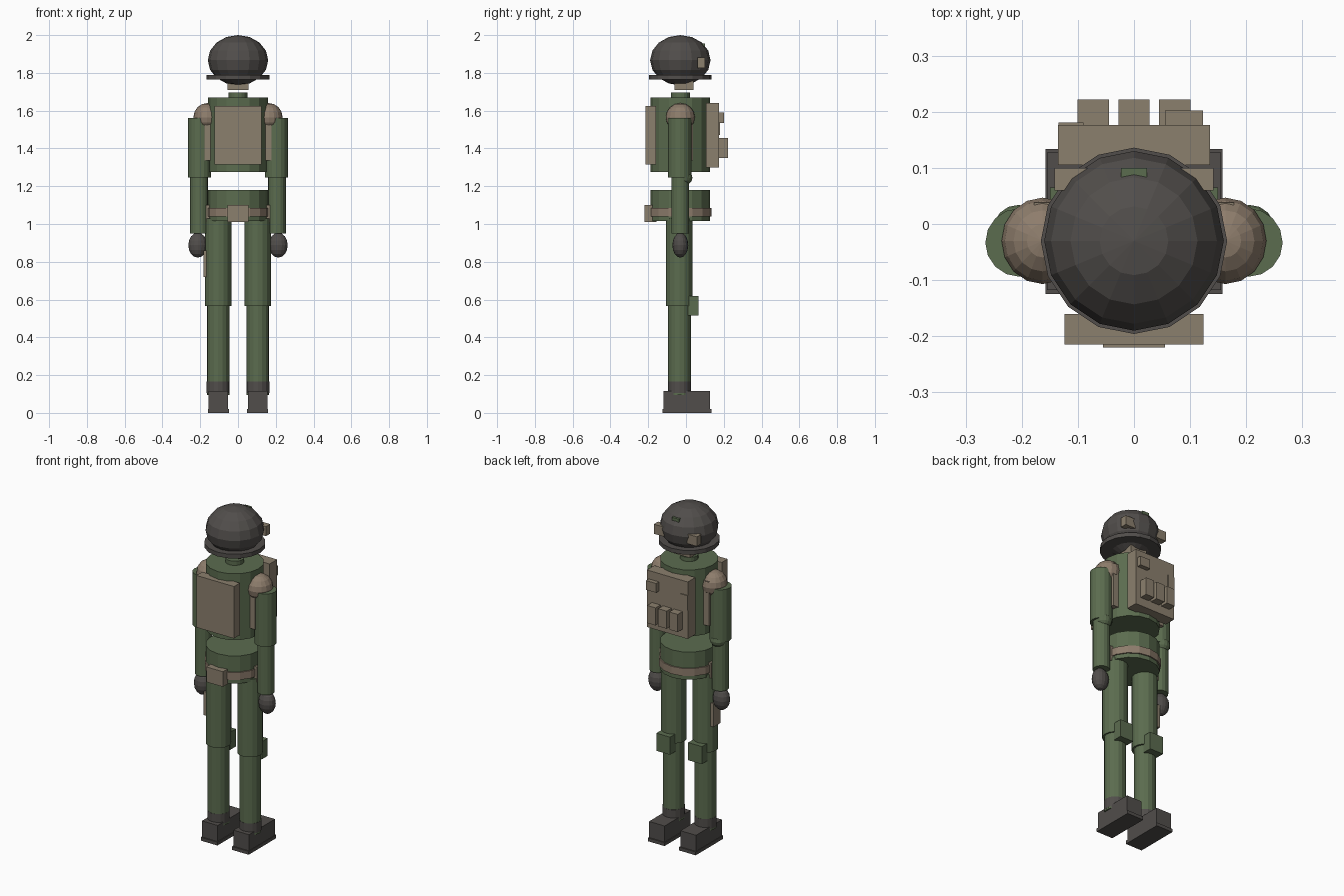
import bpy
import math

if "Cube" in bpy.data.objects:
    bpy.data.objects.remove(bpy.data.objects["Cube"])

CY = -0.03  # body axis in y


def material(name, rgb):
    m = bpy.data.materials.new(name)
    m.diffuse_color = (*rgb, 1)
    m.use_nodes = True
    m.node_tree.nodes["Principled BSDF"].inputs["Base Color"].default_value = m.diffuse_color
    return m


GREEN = material("field green", (0.105, 0.15, 0.078))
TAN = material("canvas tan", (0.26, 0.215, 0.155))
BROWN = material("webbing brown", (0.27, 0.205, 0.15))
DARK = material("dark charcoal", (0.082, 0.075, 0.07))


def finish(name, mat):
    ob = bpy.context.object
    ob.name = name
    ob.data.materials.append(mat)
    bpy.ops.object.transform_apply(location=False, rotation=False, scale=True)
    return ob


def box(name, mat, x0, x1, y0, y1, z0, z1):
    bpy.ops.mesh.primitive_cube_add(
        size=1, location=((x0 + x1) / 2, (y0 + y1) / 2, (z0 + z1) / 2))
    bpy.context.object.scale = (abs(x1 - x0), y1 - y0, z1 - z0)
    return finish(name, mat)


def tube(name, mat, x, y, r, z0, z1, sides=16):
    bpy.ops.mesh.primitive_cylinder_add(
        vertices=sides, radius=r, depth=z1 - z0, location=(x, y, (z0 + z1) / 2))
    return finish(name, mat)


def ball(name, mat, loc, size, seg=16, rings=8):
    bpy.ops.mesh.primitive_uv_sphere_add(
        segments=seg, ring_count=rings, radius=1, location=loc)
    bpy.context.object.scale = size
    return finish(name, mat)


# Head and helmet
ball("helmet", DARK, (0, CY, 1.867), (0.16, 0.16, 0.133))
tube("helmet_brim", DARK, 0, CY, 0.166, 1.765, 1.79)
box("helmet_clip", GREEN, -0.023, 0.023, 0.083, 0.1, 1.935, 1.955)
box("chin", TAN, -0.055, 0.055, -0.06, 0.04, 1.71, 1.79)
tube("neck", GREEN, 0, CY, 0.05, 1.66, 1.695)

# Torso with armour plate, hips with belt
tube("torso", GREEN, 0, CY, 0.158, 1.275, 1.67)
box("chest_plate", TAN, -0.124, 0.124, -0.215, -0.16, 1.315, 1.625)
tube("hips", GREEN, 0, CY, 0.158, 1.015, 1.18)
tube("belt", BROWN, 0, CY, 0.165, 1.04, 1.085)
box("belt_buckle", TAN, -0.055, 0.055, -0.22, -0.155, 1.01, 1.10)

# Backpack and its pouches
box("backpack", TAN, -0.135, 0.135, 0.105, 0.176, 1.30, 1.64)
for i in (-1, 0, 1):
    cx = i * 0.073
    box("backpack_pouch", TAN, cx - 0.028, cx + 0.028, 0.17, 0.222, 1.35, 1.455)
box("backpack_pocket", TAN, 0.055, 0.123, 0.17, 0.202, 1.535, 1.59)
box("backpack_flap", TAN, -0.135, -0.09, 0.17, 0.181, 1.47, 1.56)

# Holster on one thigh
box("holster", TAN, -0.182, -0.145, -0.065, 0.0, 0.72, 0.86)

# Parts repeated on both sides
for s, side in ((-1, "left"), (1, "right")):
    def n(part):
        return side + "_" + part
    box(n("helmet_mount"), TAN, s * 0.075, s * 0.142, 0.06, 0.10, 1.825, 1.882)
    # Arm
    ball(n("shoulder_pad"), BROWN, (s * 0.163, CY, 1.565), (0.073, 0.077, 0.075))
    box(n("side_plate"), TAN, s * 0.13, s * 0.178, -0.092, 0.038, 1.335, 1.60)
    tube(n("upper_arm"), GREEN, s * 0.204, -0.033, 0.061, 1.245, 1.56)
    ball(n("elbow_pad"), GREEN, (s * 0.206, -0.012, 1.245), (0.046, 0.046, 0.04))
    tube(n("forearm"), GREEN, s * 0.206, CY, 0.047, 0.95, 1.30)
    ball(n("hand"), DARK, (s * 0.213, CY, 0.888), (0.05, 0.042, 0.066))
    # Belt pouch
    box(n("belt_pouch"), TAN, s * 0.13, s * 0.17, -0.065, 0.005, 1.01, 1.10)
    # Leg
    tube(n("thigh"), GREEN, s * 0.104, -0.035, 0.07, 0.565, 1.03)
    box(n("knee_pad"), GREEN, s * 0.06, s * 0.15, 0.01, 0.065, 0.515, 0.62)
    tube(n("shin"), GREEN, s * 0.105, -0.034, 0.06, 0.095, 0.60)
    tube(n("boot_cuff"), DARK, s * 0.105, -0.034, 0.061, 0.105, 0.165)
    box(n("boot"), DARK, s * 0.052, s * 0.155, -0.118, 0.127, 0.0, 0.116)
    box(n("boot_sole"), DARK, s * 0.048, s * 0.158, -0.125, 0.134, 0.0, 0.02)
